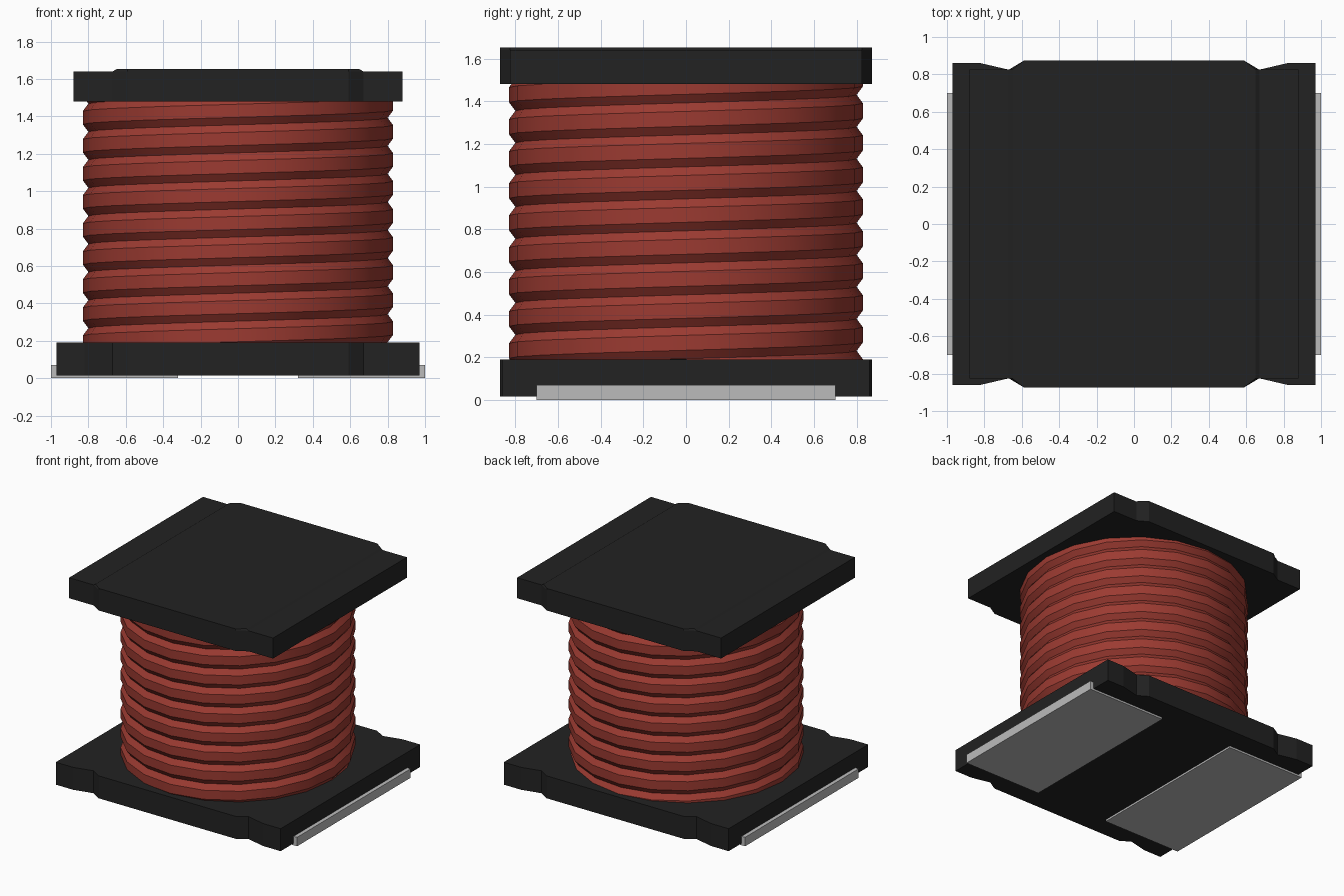
import bpy, bmesh, math

if "Cube" in bpy.data.objects:
    bpy.data.objects.remove(bpy.data.objects["Cube"], do_unlink=True)


def material(name, color, rough):
    m = bpy.data.materials.new(name)
    m.use_nodes = True
    rgba = (*color, 1.0)
    m.diffuse_color = rgba
    bsdf = next(n for n in m.node_tree.nodes if n.type == 'BSDF_PRINCIPLED')
    bsdf.inputs["Base Color"].default_value = rgba
    bsdf.inputs["Roughness"].default_value = rough
    return m


BLACK = material("ferrite black", (0.016, 0.016, 0.016), 0.7)
RED = material("wire red", (0.33, 0.043, 0.031), 0.5)
SILVER = material("terminal grey", (0.5, 0.5, 0.5), 0.4)


def add_object(name, bm, mat):
    bmesh.ops.recalc_face_normals(bm, faces=bm.faces)
    me = bpy.data.meshes.new(name)
    bm.to_mesh(me)
    bm.free()
    me.materials.append(mat)
    ob = bpy.data.objects.new(name, me)
    bpy.context.collection.objects.link(ob)
    return ob


def mirrored_outline(quarter):
    """Closed outline from the corner points of the +x +y quarter."""
    right_back = list(quarter)
    left_back = [(-x, y) for x, y in reversed(quarter)]
    left_front = [(-x, -y) for x, y in quarter]
    right_front = [(x, -y) for x, y in reversed(quarter)]
    return right_back + left_back + left_front + right_front


def prism(name, outline, z0, z1, mat, top_x_inset=0.0):
    """Extrude an outline upwards, optionally slanting the sides inwards."""
    bm = bmesh.new()
    face = bm.faces.new([bm.verts.new((x, y, z0)) for x, y in outline])
    ext = bmesh.ops.extrude_face_region(bm, geom=[face])
    for v in ext["geom"]:
        if isinstance(v, bmesh.types.BMVert):
            v.co.z = z1
            if abs(v.co.x) > 0.6:
                v.co.x -= math.copysign(top_x_inset, v.co.x)
    return add_object(name, bm, mat)


# Flanges with notched sides, plus the raised centre of the upper one
prism("bottom_flange",
      mirrored_outline([(0.97, 0.86), (0.82, 0.86), (0.67, 0.825), (0.59, 0.873)]),
      0.015, 0.19, BLACK)
prism("top_flange",
      mirrored_outline([(0.88, 0.825), (0.67, 0.825), (0.59, 0.873)]),
      1.48, 1.64, BLACK)
prism("top_flange_plateau",
      mirrored_outline([(0.67, 0.825), (0.59, 0.873)]),
      1.64, 1.652, BLACK, top_x_inset=0.02)

# Core inside the winding
SIDES = 20
ring = [(0.78 * math.cos(2 * math.pi * i / SIDES),
         0.78 * math.sin(2 * math.pi * i / SIDES)) for i in range(SIDES)]
prism("core", ring, 0.1, 1.55, BLACK)

# Winding: a bevelled wire profile swept up a right-handed helix
PITCH = 0.15
PROFILE = [(0.80, 0.0), (0.83, 0.04), (0.83, 0.11), (0.80, PITCH)]
STEPS = 192
bm = bmesh.new()
previous = None
for i in range(STEPS + 1):
    a = 2 * math.pi * i / SIDES
    z = 0.0425 + PITCH * i / SIDES
    row = [bm.verts.new((r * math.cos(a), r * math.sin(a), z + dz))
           for r, dz in PROFILE]
    if previous:
        for k in range(len(PROFILE) - 1):
            bm.faces.new((previous[k], row[k], row[k + 1], previous[k + 1]))
    previous = row
bmesh.ops.remove_doubles(bm, verts=bm.verts, dist=0.0005)
coil = add_object("wire_winding", bm, RED)
bpy.ops.object.select_all(action='DESELECT')
coil.select_set(True)
bpy.context.view_layer.objects.active = coil
bpy.ops.object.shade_smooth_by_angle(angle=math.radians(30))

# L-shaped terminals wrapping under the bottom flange
SECTION = [(0.32, 0.0), (1.0, 0.0), (1.0, 0.07), (0.968, 0.07),
           (0.968, 0.016), (0.32, 0.016)]
for side, name in ((1, "left_terminal"), (-1, "right_terminal")):
    bm = bmesh.new()
    face = bm.faces.new([bm.verts.new((side * x, -0.70, z)) for x, z in SECTION])
    ext = bmesh.ops.extrude_face_region(bm, geom=[face])
    bmesh.ops.translate(bm, vec=(0, 1.40, 0),
                        verts=[v for v in ext["geom"] if isinstance(v, bmesh.types.BMVert)])
    add_object(name, bm, SILVER)
